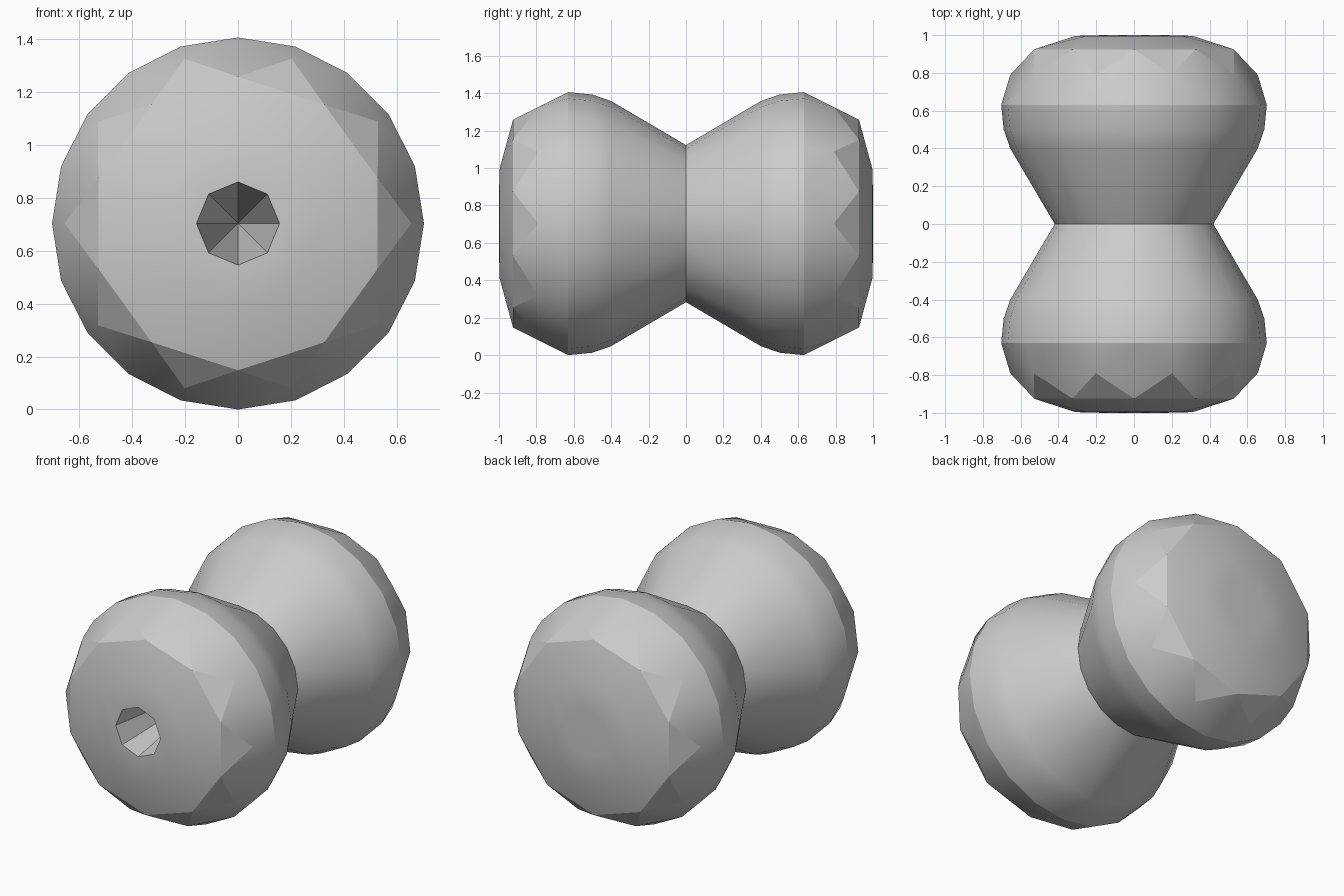
import bpy
import bmesh
import math

cube = bpy.data.objects.get("Cube")
if cube:
    bpy.data.objects.remove(cube, do_unlink=True)

CENTRE = 0.703

grey = bpy.data.materials.new("plain_grey")
grey.use_nodes = True
colour = (0.6, 0.6, 0.6, 1.0)
grey.diffuse_color = colour
for node in grey.node_tree.nodes:
    if node.type == 'BSDF_PRINCIPLED':
        node.inputs["Base Color"].default_value = colour
        node.inputs["Roughness"].default_value = 0.6

# Rings from waist to tip: radius, distance from waist, sides, half-step turn
RINGS = [
    (0.42, 0.0, 20, 0),
    (0.655, 0.40, 20, 0),
    (0.69, 0.50, 20, 0),
    (0.703, 0.63, 20, 0),
    (0.655, 0.79, 10, 0),
    (0.555, 0.925, 10, 1),
    (0.31, 0.996, 10, 0),
    (0.157, 1.0, 8, 0),
]


def add_ring(bm, radius, y, sides, turn):
    for i in range(sides):
        a = math.tau * (i + turn / 2) / sides
        bm.verts.new((radius * math.cos(a), y, CENTRE + radius * math.sin(a)))


def lobe(name, side, socket_depth=0):
    bm = bmesh.new()
    for radius, y, sides, turn in RINGS:
        add_ring(bm, radius, side * y, sides, turn)
    bmesh.ops.convex_hull(bm, input=bm.verts[:])

    # Open the waist, where the two lobes meet
    waist = [f for f in bm.faces if all(abs(v.co.y) < 0.001 for v in f.verts)]
    bmesh.ops.delete(bm, geom=waist, context='FACES')

    # Sink a tapering octagonal socket into the tip
    if socket_depth:
        tip = [f for f in bm.faces if all(abs(v.co.y) > 0.999 for v in f.verts)]
        bmesh.ops.delete(bm, geom=tip, context='FACES')
        rim = [e for e in bm.edges if all(abs(v.co.y) > 0.999 for v in e.verts)]
        apex = bm.verts.new((0, side * (1 - socket_depth), CENTRE))
        for e in rim:
            bm.faces.new((e.verts[0], e.verts[1], apex))

    bmesh.ops.recalc_face_normals(bm, faces=bm.faces[:])
    mesh = bpy.data.meshes.new(name)
    bm.to_mesh(mesh)
    bm.free()
    mesh.materials.append(grey)
    obj = bpy.data.objects.new(name, mesh)
    bpy.context.collection.objects.link(obj)

    bpy.ops.object.select_all(action='DESELECT')
    obj.select_set(True)
    bpy.context.view_layer.objects.active = obj
    bpy.ops.object.shade_smooth_by_angle(angle=math.radians(22))


lobe("front_lobe", -1, socket_depth=0.9)
lobe("back_lobe", 1)
